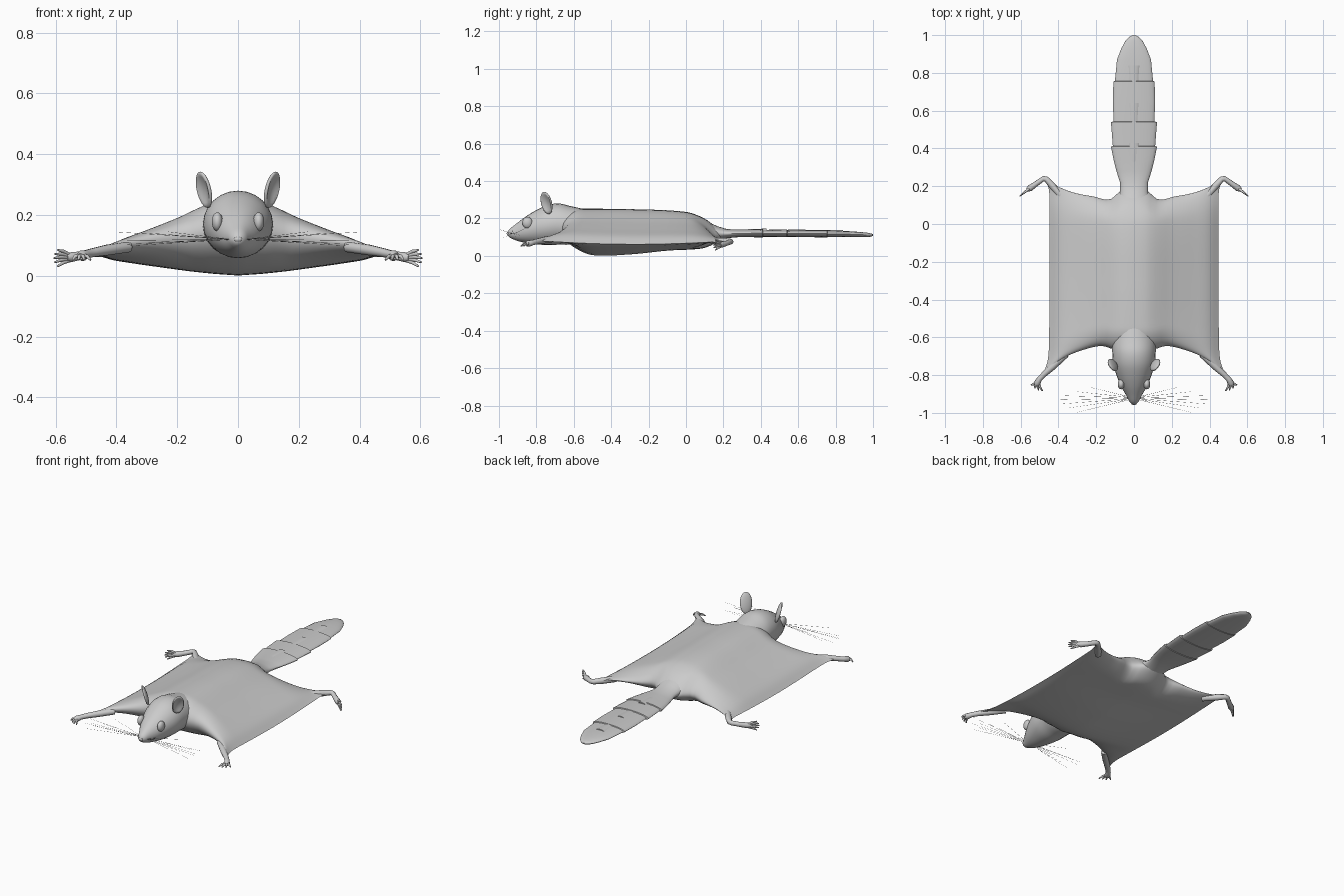
import bpy, bmesh, math
from mathutils import Vector

cube = bpy.data.objects.get("Cube")
if cube:
    bpy.data.objects.remove(cube, do_unlink=True)

grey = bpy.data.materials.new("plain_grey")
grey.use_nodes = True
grey.diffuse_color = (0.6, 0.6, 0.6, 1)
grey.node_tree.nodes["Principled BSDF"].inputs["Base Color"].default_value = (0.6, 0.6, 0.6, 1)


def curve_at(pts, x, col=1):
    """Smooth interpolation of column col of a list of stations."""
    if x <= pts[0][0]:
        return pts[0][col]
    if x >= pts[-1][0]:
        return pts[-1][col]
    i = max(k for k in range(len(pts) - 1) if pts[k][0] <= x)

    def slope(k):
        a, b = pts[max(k - 1, 0)], pts[min(k + 1, len(pts) - 1)]
        return (b[col] - a[col]) / (b[0] - a[0])
    p, q = pts[i], pts[i + 1]
    h = q[0] - p[0]
    t = (x - p[0]) / h
    return ((2 * t**3 - 3 * t**2 + 1) * p[col] + (t**3 - 2 * t**2 + t) * h * slope(i)
            + (3 * t**2 - 2 * t**3) * q[col] + (t**3 - t**2) * h * slope(i + 1))


def finish(obj, angle=50):
    obj.data.materials.append(grey)
    bpy.ops.object.select_all(action='DESELECT')
    obj.select_set(True)
    bpy.context.view_layer.objects.active = obj
    if obj.type == 'CURVE':
        bpy.ops.object.convert(target='MESH')
    bpy.ops.object.shade_smooth_by_angle(angle=math.radians(angle))
    return obj


def mesh_object(name, bm, angle=50):
    bmesh.ops.remove_doubles(bm, verts=bm.verts, dist=0.0004)
    bmesh.ops.recalc_face_normals(bm, faces=bm.faces)
    me = bpy.data.meshes.new(name)
    bm.to_mesh(me)
    bm.free()
    obj = bpy.data.objects.new(name, me)
    bpy.context.collection.objects.link(obj)
    return finish(obj, angle)


def skin(name, rings, angle=50):
    """Join closed rings of points into one capped surface."""
    bm = bmesh.new()
    rows = [[bm.verts.new(p) for p in r] for r in rings]
    n = len(rows[0])
    for a, b in zip(rows, rows[1:]):
        for i in range(n):
            bm.faces.new((a[i], a[(i + 1) % n], b[(i + 1) % n], b[i]))
    bm.faces.new(rows[0])
    bm.faces.new(rows[-1])
    return mesh_object(name, bm, angle)


def loft(name, st, count=0, x0=0, seg=24, angle=50):
    """Oval rings along y from stations (y, half width, bottom, top)."""
    if count:
        ys = [st[0][0] + (st[-1][0] - st[0][0]) * i / count for i in range(count + 1)]
        st = [(y, *(curve_at(st, y, c) for c in (1, 2, 3))) for y in ys]
    rings = []
    for y, w, lo, hi in st:
        ring = []
        for i in range(seg):
            a = math.tau * i / seg
            ring.append((x0 + w * math.cos(a), y, (lo + hi) / 2 + (hi - lo) / 2 * math.sin(a)))
        rings.append(ring)
    return skin(name, rings, angle)


def tubes(name, paths, res=3):
    """Tapered tubes; every path is a list of (x, y, z, radius)."""
    cu = bpy.data.curves.new(name, 'CURVE')
    cu.dimensions = '3D'
    cu.bevel_depth = 1
    cu.bevel_resolution = res
    cu.use_fill_caps = True
    for path in paths:
        sp = cu.splines.new('POLY')
        sp.points.add(len(path) - 1)
        for p, (x, y, z, r) in zip(sp.points, path):
            p.co = (x, y, z, 1)
            p.radius = r
    obj = bpy.data.objects.new(name, cu)
    bpy.context.collection.objects.link(obj)
    return finish(obj)


def ball(name, centre, size, axes, dent=0):
    """Ellipsoid on given axes; dent hollows the side facing the first axis."""
    bm = bmesh.new()
    bmesh.ops.create_uvsphere(bm, u_segments=24, v_segments=16, radius=1)
    for v in bm.verts:
        x, y, z = v.co
        if x > 0:
            x -= dent * max(0, 1 - (y * y + z * z) / 0.75)
        v.co = Vector(centre) + axes[0] * x * size[0] + axes[1] * y * size[1] + axes[2] * z * size[2]
    return mesh_object(name, bm)


# Body with gliding membrane: outlines and height profiles
front_edge = [(0, -0.68), (0.25, -0.66), (0.35, -0.645), (0.55, -0.665), (0.78, -0.71), (1, -0.79)]
back_edge = [(0, 0.21), (0.12, 0.19), (0.27, 0.13), (0.45, 0.145), (0.67, 0.165), (0.86, 0.2), (1, 0.25)]
side_edge = [(0, 0.48), (0.06, 0.458), (0.15, 0.45), (0.5, 0.448), (0.85, 0.448), (0.93, 0.45), (1, 0.47)]
back_line = [(-0.7, 0.25), (-0.6, 0.252), (-0.3, 0.25), (0, 0.235), (0.1, 0.2), (0.2, 0.14), (0.25, 0.125)]
belly_line = [(-0.7, 0.065), (-0.6, 0.04), (-0.5, 0.004), (-0.3, 0.008), (-0.1, 0.028), (0.1, 0.042), (0.22, 0.085)]
top_fall = [(0, 1), (0.15, 0.97), (0.27, 0.86), (0.44, 0.66), (0.67, 0.43), (0.88, 0.22), (1, 0)]
low_fall = [(0, 1), (0.2, 0.9), (0.45, 0.7), (0.9, 0.22), (1, 0)]


def body_point(u, v, upper):
    a = abs(u)
    y0, y1 = curve_at(front_edge, a), curve_at(back_edge, a)
    y = y0 + (y1 - y0) * v
    edge = 0.08 - 0.018 * math.sin(math.pi * v)
    hi = edge + (curve_at(back_line, y) - edge) * curve_at(top_fall, a)
    lo = edge + (curve_at(belly_line, y) - edge) * curve_at(low_fall, a)
    near = min(1, min(v, 1 - v) / 0.14)
    thick = math.sqrt(1 - (1 - near) ** 2)
    z = (hi + lo) / 2 + (hi - lo) / 2 * thick * (1 if upper else -1)
    return (u * curve_at(side_edge, v), y, z)


N, M = 40, 48
us = [math.sin(math.pi / 2 * (2 * i / N - 1)) * 0.5 + (2 * i / N - 1) * 0.5 for i in range(N + 1)]
vs = [0.5 - 0.5 * math.cos(math.pi * j / M) for j in range(M + 1)]
bm = bmesh.new()
for upper in (True, False):
    grid = [[bm.verts.new(body_point(u, v, upper)) for u in us] for v in vs]
    for a, b in zip(grid, grid[1:]):
        for i in range(N):
            bm.faces.new((a[i], a[i + 1], b[i + 1], b[i]))
mesh_object("body_membrane", bm, 80)

# Head and nose
loft("head", [(-0.955, 0.008, 0.11, 0.128), (-0.945, 0.022, 0.1, 0.142), (-0.91, 0.04, 0.083, 0.17),
              (-0.86, 0.068, 0.07, 0.208), (-0.8, 0.093, 0.062, 0.245), (-0.74, 0.11, 0.058, 0.272),
              (-0.68, 0.115, 0.06, 0.28), (-0.62, 0.115, 0.06, 0.267), (-0.52, 0.1, 0.07, 0.245)], 32)
X, Y, Z = Vector((1, 0, 0)), Vector((0, 1, 0)), Vector((0, 0, 1))
ball("nose", (0, -0.95, 0.12), (0.014, 0.009, 0.009), (X, Y, Z))

# Flat bushy tail with stepped tufts
loft("tail", [(0.12, 0.09, 0.07, 0.18), (0.17, 0.074, 0.085, 0.158), (0.22, 0.074, 0.095, 0.143),
              (0.28, 0.093, 0.1, 0.141), (0.34, 0.108, 0.1, 0.142), (0.41, 0.122, 0.099, 0.144),
              (0.412, 0.112, 0.102, 0.139), (0.54, 0.122, 0.1, 0.142), (0.542, 0.108, 0.102, 0.137),
              (0.65, 0.112, 0.1, 0.138), (0.755, 0.109, 0.099, 0.138), (0.757, 0.101, 0.101, 0.133),
              (0.87, 0.09, 0.1, 0.132), (0.93, 0.067, 0.1, 0.128), (0.97, 0.045, 0.1, 0.124),
              (0.99, 0.025, 0.103, 0.12), (1, 0.008, 0.107, 0.115)], angle=40)
for k, y in enumerate((0.27, 0.48, 0.68)):
    loft(f"tail_tuft_{k + 1}", [(y, 0.02, 0.115, 0.136), (y + 0.07, 0.03, 0.11, 0.143 - 0.003 * k),
                                (y + 0.16, 0.034, 0.11, 0.146 - 0.004 * k)], angle=40)

for side, s in (("left", 1), ("right", -1)):
    # Cupped ears and oval eyes
    out = Vector((s * 0.8, -0.6, 0)).normalized()
    along = Z.cross(out)
    up = Vector((s * 0.2, -0.2, 1)).normalized()
    ball(side + "_ear", (s * 0.112, -0.746, 0.283), (0.014, 0.036, 0.062), (out, along, up), 1.3)
    ball(side + "_eye", (s * 0.068, -0.848, 0.178), (0.018, 0.027, 0.031), (X * s, Y, Z))

    # Limbs ending in thin wrists and ankles
    tubes(side + "_foreleg", [[(s * 0.36, -0.69, 0.095, 0.018), (s * 0.43, -0.755, 0.085, 0.018),
                               (s * 0.475, -0.795, 0.077, 0.015), (s * 0.5, -0.82, 0.071, 0.014),
                               (s * 0.513, -0.843, 0.066, 0.018), (s * 0.518, -0.855, 0.063, 0.011)]])
    tubes(side + "_hindleg", [[(s * 0.38, 0.14, 0.08, 0.018), (s * 0.435, 0.205, 0.078, 0.018),
                               (s * 0.465, 0.238, 0.077, 0.015), (s * 0.48, 0.24, 0.076, 0.014),
                               (s * 0.515, 0.215, 0.067, 0.014), (s * 0.55, 0.19, 0.061, 0.017),
                               (s * 0.565, 0.18, 0.06, 0.011)]])

    # Fanned fingers and toes
    fingers, toes = [], []
    for k in range(4):
        f = k / 3
        tip = (s * (0.485 + 0.06 * f), -0.883 + 0.032 * f * f, 0.052)
        fingers.append([(s * (0.506 + 0.02 * f), -0.845, 0.066, 0.007),
                        (s * (0.496 + 0.04 * f), -0.866 + 0.016 * f * f, 0.064, 0.006), (*tip, 0.003)])
    for k in range(5):
        f = k / 4 - 0.5
        reach = 0.048 - 0.05 * f * f
        toes.append([(s * 0.556, 0.186, 0.06 + 0.018 * f, 0.007),
                     (s * (0.558 + reach * 0.5), 0.185 - reach * 0.4, 0.062 + 0.038 * f, 0.006),
                     (s * (0.558 + reach), 0.185 - reach * 0.8, 0.058 + 0.054 * f, 0.003)])
    tubes(side + "_fingers", fingers)
    tubes(side + "_toes", toes)

    # Whiskers
    hairs = []
    for k in range(7):
        f = k / 6
        end = (s * (0.23 + 0.13 * math.sin(math.pi * f) + 0.07 * f), -0.865 - 0.132 * f, 0.12 + 0.025 * math.cos(k * 2))
        hairs.append([(s * 0.025, -0.915 - 0.015 * f, 0.12, 0.0008), (*end, 0.0004)])
    tubes(side + "_whiskers", hairs, 0)
